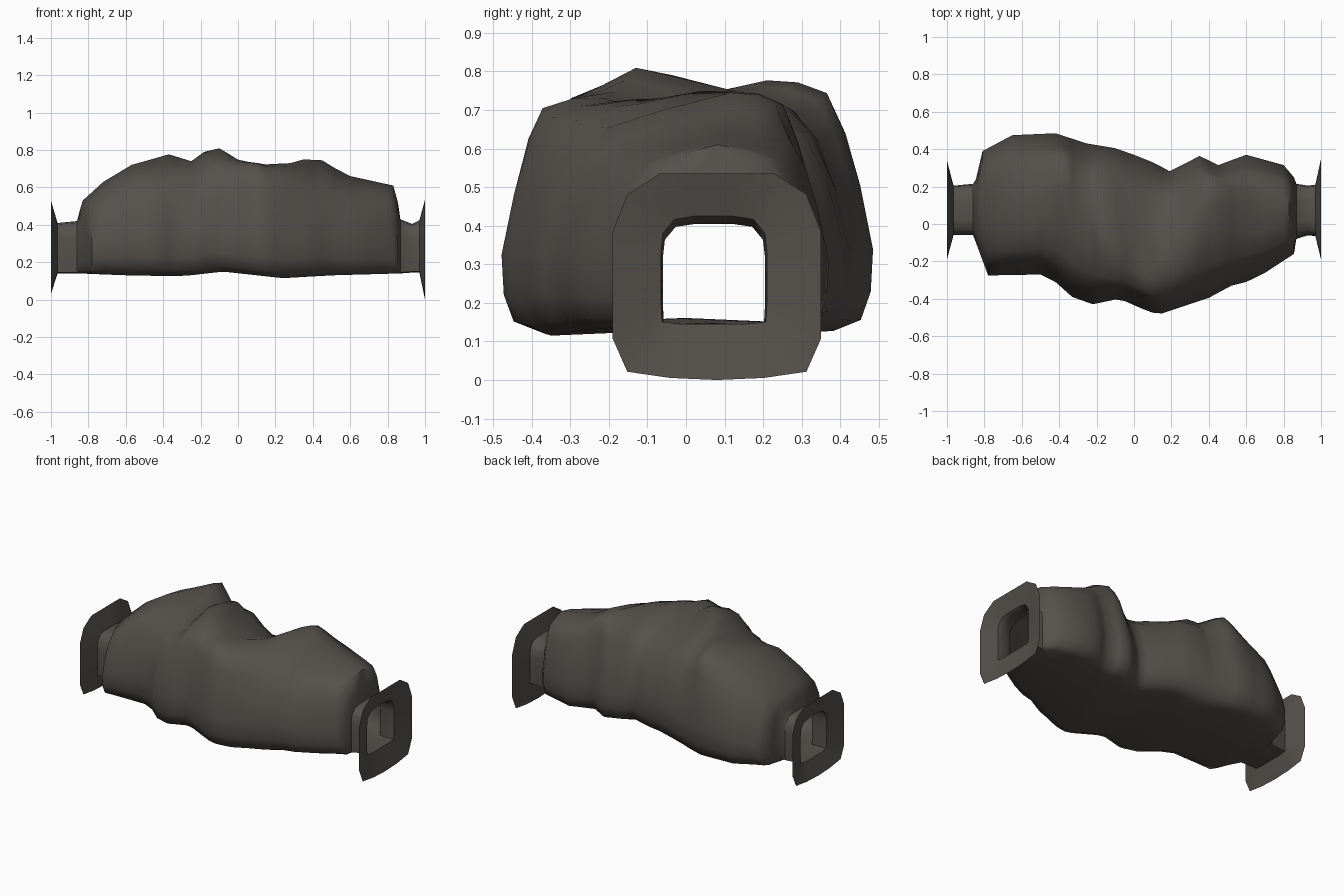
import bpy, bmesh, math

if "Cube" in bpy.data.objects:
    bpy.data.objects.remove(bpy.data.objects["Cube"])

rock = bpy.data.materials.new("dark grey brown rock")
rock.diffuse_color = (0.09, 0.082, 0.072, 1)
rock.use_nodes = True
rock.node_tree.nodes["Principled BSDF"].inputs["Base Color"].default_value = rock.diffuse_color

# Half cross-sections (u = side 0..1, v = floor 0..1), from floor middle to crown
CAVE = [(0, .02), (.74, .0), (.92, .045), (.985, .16), (1, .33), (.91, .58),
        (.79, .78), (.64, .90), (.34, .96), (0, 1)]
NECK = [(0, 0), (.6, .0), (.98, .02), (1, .2), (1, .42), (1, .66),
        (.96, .84), (.75, .97), (.35, 1), (0, 1)]
FLANGE = [(0, 0), (.45, .01), (.86, .04), (1, .2), (1, .45), (1, .72),
          (.86, .90), (.55, 1), (.25, 1), (0, 1)]


def interp(table, x):
    """Linear lookup in a short (x, value) outline."""
    for (x0, a), (x1, b) in zip(table, table[1:]):
        if x <= x1:
            t = max(0, (x - x0) / (x1 - x0))
            return a + (b - a) * t
    return table[-1][1]


def section(x, half, y0, y1, z0, z1, peak=None):
    """Closed ring of points; peak is the y position of the crown."""
    mid = (y0 + y1) / 2
    shift = 0 if peak is None else peak - mid
    side = half + [(-u, v) for u, v in half[-2:0:-1]]
    pts = []
    for u, v in side:
        y = mid + u * (y1 - y0) / 2 + shift * (1 - abs(u)) * v * v
        # The shoulder under an off-centre crown sits higher, the other lower
        tilt = .45 * shift * u * v ** 3
        if peak is not None and 0 < abs(u) < .7 and v > .5:
            tilt -= .035 * math.exp(-((x + .1) / .07) ** 2)
        pts.append((x, y, min(z1, z0 + v * (z1 - z0) + tilt)))
    return pts


def loft(name, rings):
    bm = bmesh.new()
    loops = [[bm.verts.new(p) for p in r] for r in rings]
    n = len(loops[0])
    for a, b in zip(loops, loops[1:]):
        for i in range(n):
            j = (i + 1) % n
            bm.faces.new((a[i], a[j], b[j], b[i]))
    bmesh.ops.recalc_face_normals(bm, faces=bm.faces)
    me = bpy.data.meshes.new(name)
    bm.to_mesh(me)
    bm.free()
    me.materials.append(rock)
    ob = bpy.data.objects.new(name, me)
    bpy.context.collection.objects.link(ob)
    bpy.ops.object.select_all(action='DESELECT')
    ob.select_set(True)
    bpy.context.view_layer.objects.active = ob
    bpy.ops.object.shade_smooth_by_angle(angle=math.radians(58))
    return ob


# Outlines of the cave along x: back, front, roof, floor and crown position
BACK = [(-.845, .24), (-.81, .39), (-.65, .475), (-.42, .485), (-.25, .43), (-.1, .405), (0, .37),
        (.1, .33), (.19, .285), (.35, .37), (.45, .315), (.6, .37), (.8, .315), (.855, .25)]
FRONT = [(-.845, -.10), (-.78, -.275), (-.5, -.27), (-.42, -.31), (-.33, -.39), (-.22, -.43),
         (-.08, -.41), (.13, -.485), (.4, -.395), (.52, -.33), (.64, -.30), (.855, -.16)]
ROOF = [(-.845, .48), (-.83, .53), (-.72, .63), (-.57, .72), (-.37, .777), (-.25, .74), (-.18, .79),
        (-.1, .81), (0, .755), (.15, .725), (.28, .73), (.35, .75), (.45, .745), (.58, .665),
        (.83, .61), (.855, .52)]
FLOOR = [(-.845, .14), (-.6, .13), (-.3, .125), (-.08, .15), (.24, .115), (.5, .13), (.855, .14)]
CROWN = [(-.845, .08), (-.57, .1), (-.37, .21), (-.25, .05), (-.1, -.13), (.1, -.22), (.25, -.12),
         (.4, .12), (.855, .08)]

xs = [-.845, -.83, -.81, -.78, -.72, -.65, -.57, -.5, -.42, -.37, -.33, -.25, -.22, -.18,
      -.1, -.05, 0, .05, .1, .15, .19, .24, .28, .35, .4, .45, .52, .6, .7, .8, .83, .855]
rings = []
for x in xs:
    ring = section(x, CAVE, interp(FRONT, x), interp(BACK, x),
                   interp(FLOOR, x), interp(ROOF, x), interp(CROWN, x))
    # Shallow diagonal hollow between the bulging boulders
    out = []
    for px, y, z in ring:
        d = (px - .13 - .5 * y) / .1
        g = .02 * math.exp(-d * d) * max(0, min(1, (z - .2) / .2))
        out.append((px, y * (1 - 1.5 * g), z - g * .4))
    rings.append(out)

# Open square necks joining the cave to the end frames
neck_l = [section(-.86, NECK, -.06, .215, .14, .42), section(-.965, NECK, -.06, .205, .14, .41)]
neck_r = [section(.868, NECK, -.08, .215, .14, .43), section(.93, NECK, -.06, .205, .145, .405),
          section(.97, NECK, -.065, .21, .145, .425)]
loft("cave_body", [neck_l[0]] + rings + [neck_r[0]])
loft("left_neck", neck_l)
loft("right_neck", neck_r)

# Flared end frames
loft("left_frame", [neck_l[-1], section(-1, FLANGE, -.19, .34, .03, .53)])
loft("right_frame", [neck_r[-1], section(1, FLANGE, -.19, .35, .0, .535)])
